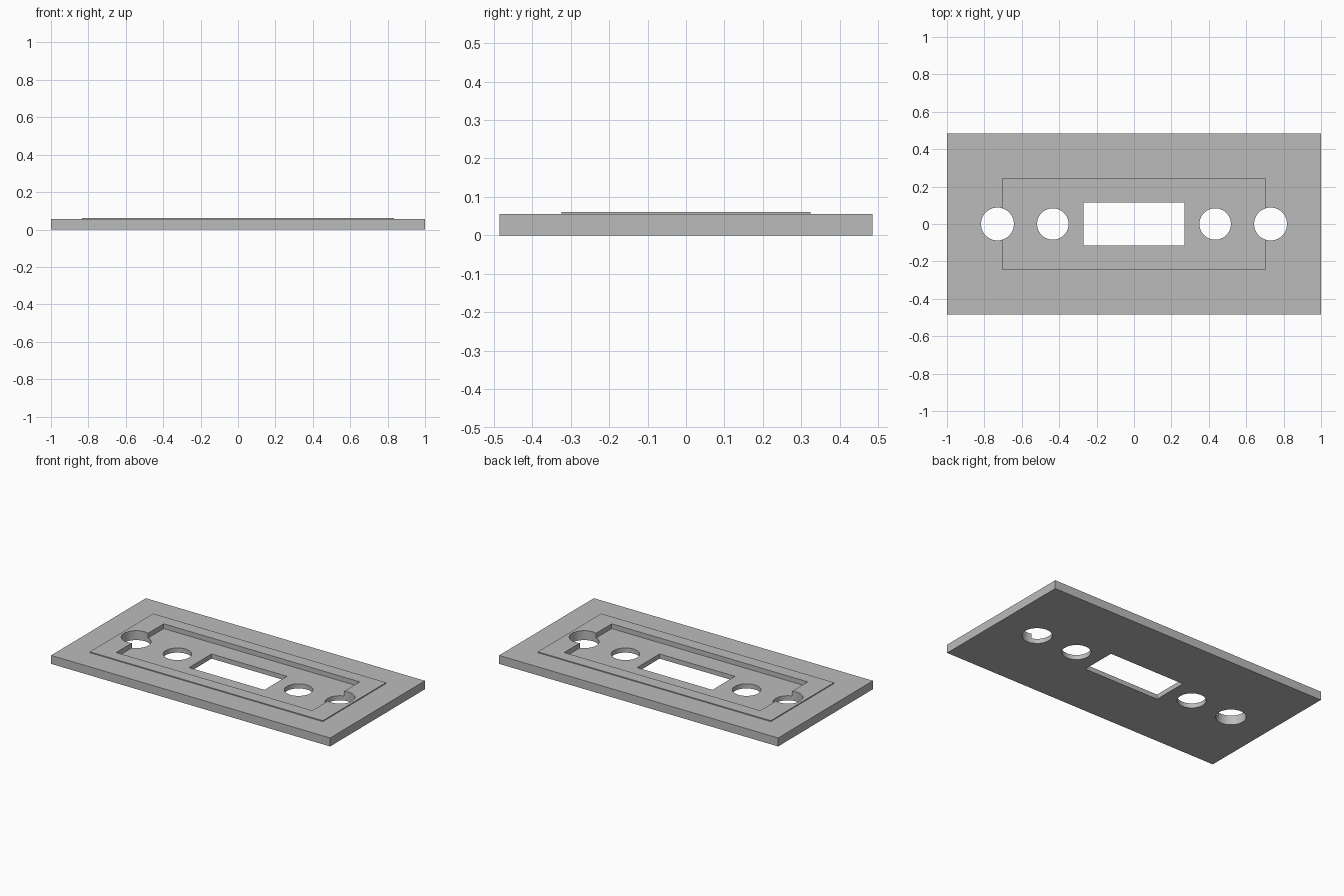
import bpy

if "Cube" in bpy.data.objects:
    bpy.data.objects.remove(bpy.data.objects["Cube"])

PLATE_TOP, PAD_TOP, FLOOR = 0.055, 0.061, 0.03

grey = bpy.data.materials.new("plain grey")
grey.diffuse_color = (0.5, 0.5, 0.5, 1)
grey.use_nodes = True
grey.node_tree.nodes["Principled BSDF"].inputs["Base Color"].default_value = grey.diffuse_color


def box(name, width, depth, z0, z1):
    bpy.ops.mesh.primitive_cube_add(size=1, location=(0, 0, (z0 + z1) / 2))
    ob = bpy.context.object
    ob.name = name
    ob.scale = (width, depth, z1 - z0)
    bpy.ops.object.transform_apply(location=True, rotation=False, scale=True)
    ob.data.materials.append(grey)
    return ob


def drill(name, x, radius):
    bpy.ops.mesh.primitive_cylinder_add(vertices=64, radius=radius, depth=0.4, location=(x, 0, 0))
    ob = bpy.context.object
    ob.name = name
    ob.data.materials.append(grey)
    return ob


def combine(target, tool, operation):
    mod = target.modifiers.new(tool.name, 'BOOLEAN')
    mod.operation = operation
    mod.solver = 'EXACT'
    mod.object = tool
    bpy.context.view_layer.objects.active = target
    bpy.ops.object.modifier_apply(modifier=mod.name)
    bpy.data.objects.remove(tool, do_unlink=True)


# Base plate with a thin raised pad
plate = box("panel_plate", 2.0, 0.97, 0, PLATE_TOP)
combine(plate, box("raised_pad", 1.67, 0.648, 0.02, PAD_TOP), 'UNION')

# Rectangular pocket and through window
combine(plate, box("pocket", 1.405, 0.486, FLOOR, 0.2), 'DIFFERENCE')
combine(plate, box("window", 0.54, 0.23, -0.2, 0.2), 'DIFFERENCE')

# Mirrored pairs of round holes
for side in (-1, 1):
    combine(plate, drill("inner_hole", side * 0.434, 0.084), 'DIFFERENCE')
    combine(plate, drill("outer_hole", side * 0.73, 0.088), 'DIFFERENCE')

# Smooth hole walls, sharp edges elsewhere
bpy.ops.object.select_all(action='DESELECT')
plate.select_set(True)
bpy.context.view_layer.objects.active = plate
bpy.ops.object.shade_smooth_by_angle(angle=0.5)
